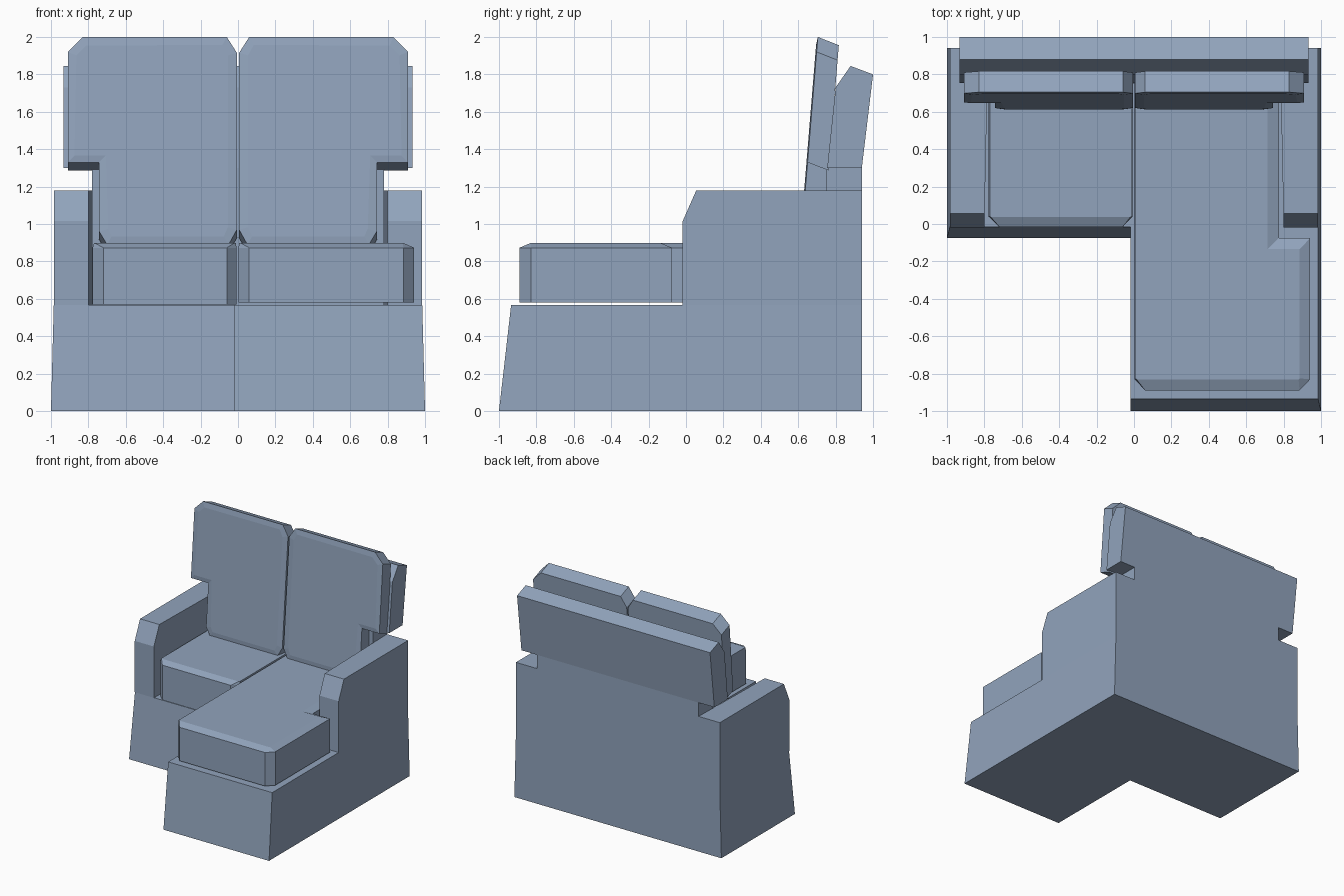
import bpy
import bmesh
from mathutils import Vector

if "Cube" in bpy.data.objects:
    bpy.data.objects.remove(bpy.data.objects["Cube"])

# Slate blue upholstery
fabric = bpy.data.materials.new("slate_fabric")
fabric.diffuse_color = (0.286, 0.371, 0.505, 1)
fabric.use_nodes = True
fabric.node_tree.nodes["Principled BSDF"].inputs["Base Color"].default_value = fabric.diffuse_color


def loft(name, rings, inset_first=None):
    """Closed solid through equal-length rings of 3D points."""
    bm = bmesh.new()
    loops = [[bm.verts.new(p) for p in ring] for ring in rings]
    n = len(rings[0])
    first = bm.faces.new(loops[0])
    bm.faces.new(loops[-1])
    for a, b in zip(loops, loops[1:]):
        for i in range(n):
            j = (i + 1) % n
            bm.faces.new((a[i], a[j], b[j], b[i]))
    bmesh.ops.recalc_face_normals(bm, faces=bm.faces)
    if inset_first:
        bmesh.ops.inset_region(bm, faces=[first], thickness=inset_first[0], depth=inset_first[1])
    bmesh.ops.remove_doubles(bm, verts=bm.verts, dist=0.0005)
    bmesh.ops.recalc_face_normals(bm, faces=bm.faces)
    mesh = bpy.data.meshes.new(name)
    bm.to_mesh(mesh)
    bm.free()
    mesh.materials.append(fabric)
    obj = bpy.data.objects.new(name, mesh)
    bpy.context.collection.objects.link(obj)
    return obj


def plan(points, z):
    return [(x, y, z) for x, y in points]


def side_prism(name, profile, x0, x1):
    """Extrude a (y, z) profile along x."""
    return loft(name, [[(x, y, z) for y, z in profile] for x in (x0, x1)])


# L-shaped base, tapering upwards
base_low = [(-1, -0.075), (-0.02, -0.075), (-0.02, -1), (1, -1), (1, 0.94), (-1, 0.94)]
base_high = [(-0.985, -0.015), (-0.02, -0.015), (-0.02, -0.935),
             (0.985, -0.935), (0.985, 0.94), (-0.985, 0.94)]
loft("base", [plan(base_low, 0), plan(base_high, 0.567)])

# Armrests with a chamfered front edge, inner side closing in towards the back
arm = [(-0.018, 0.567), (-0.018, 1.015), (0.055, 1.18), (0.94, 1.18), (0.94, 0.567)]
for side, sign in (("left", -1), ("right", 1)):
    outer = [(sign * 0.985, y, z) for y, z in arm]
    inner = [(sign * (0.80 - 0.021 * y), y, z) for y, z in arm]
    loft("arm_" + side, [outer, inner])

# Lower back and wider leaning headrest
side_prism("lower_back", [(0.75, 0.567), (0.75, 1.3), (0.94, 1.3), (0.94, 0.567)], -0.781, 0.781)
headrest = [(0.755, 1.3), (0.80, 1.73), (0.88, 1.845), (1.0, 1.80), (0.94, 1.3)]
side_prism("headrest", headrest, -0.932, 0.932)

# Short seat cushion
seat = [(-0.72, -0.015), (-0.06, -0.015), (-0.008, 0.04), (-0.008, 0.75),
        (-0.778, 0.75), (-0.778, 0.04)]
seat_top = [(-0.765, 0.037), (-0.02, 0.037), (-0.012, 0.042), (-0.012, 0.75),
            (-0.77, 0.75), (-0.77, 0.042)]
loft("seat_cushion", [plan(seat, 0.57), plan(seat, 0.873), plan(seat_top, 0.898)])

# Long chaise cushion, notched around the right arm
chaise = [(0.06, -0.89), (0.885, -0.89), (0.942, -0.83), (0.942, -0.075),
          (0.775, -0.075), (0.775, 0.75), (0.003, 0.75), (0.003, -0.83)]
chaise_top = [(0.015, -0.832), (0.88, -0.832), (0.886, -0.826), (0.886, -0.135),
              (0.715, -0.135), (0.715, 0.75), (0.006, 0.75), (0.006, -0.826)]
loft("chaise_cushion", [plan(chaise, 0.58), plan(chaise, 0.873), plan(chaise_top, 0.898)])

# Two T-shaped back cushions, leaning back
outline = [(0.06, 2.0), (0.83, 2.0), (0.91, 1.92), (0.91, 1.33), (0.742, 1.33),
           (0.742, 0.96), (0.70, 0.89), (0.05, 0.89), (0.006, 0.97), (0.006, 1.915)]
for side, sign in (("left", -1), ("right", 1)):
    front = [Vector((sign * x, 0.705 - (2 - z) * 0.082, z)) for x, z in outline]
    back = [p + Vector((0, 0.112, -0.044)) for p in front]
    loft("back_cushion_" + side, [front, back], inset_first=(0.05, 0.006))
